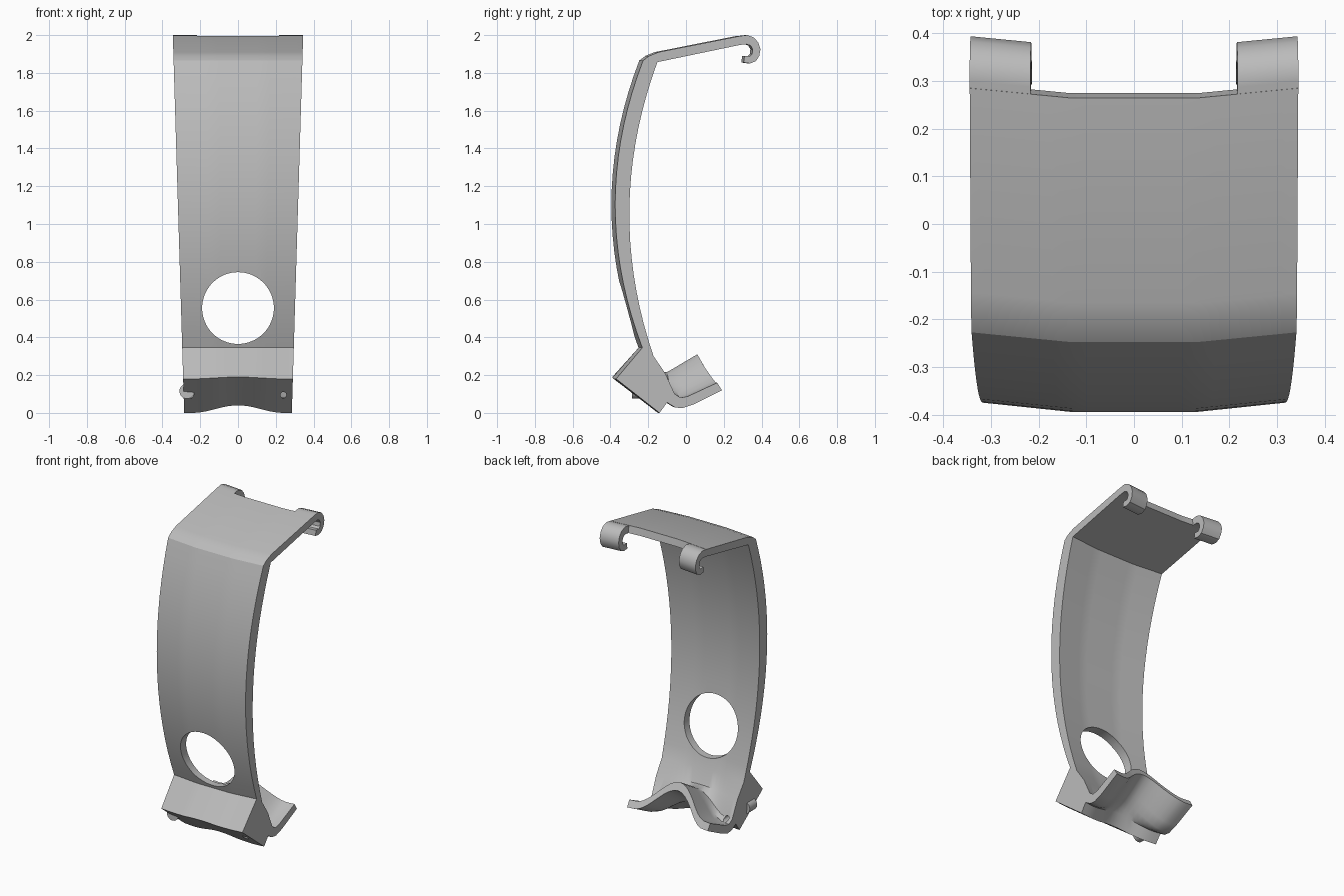
import bpy, bmesh, math
from mathutils import Vector

if "Cube" in bpy.data.objects:
    bpy.data.objects.remove(bpy.data.objects["Cube"])

grey = bpy.data.materials.new("satin_grey")
grey.use_nodes = True
grey.diffuse_color = (0.5, 0.5, 0.5, 1)
grey.node_tree.nodes["Principled BSDF"].inputs["Base Color"].default_value = (0.5, 0.5, 0.5, 1)


def loft(name, profile, stations):
    """Loft closed (y, z) profiles across the width; the sides sweep back and taper with height."""
    bm = bmesh.new()
    rings = []
    for u in stations:
        back = 0.02 * max(0, abs(u) - 0.4) / 0.6
        rings.append([bm.verts.new((u * (0.285 + 0.03 * z), y + back, z)) for y, z in profile(u)])
    n = len(rings[0])
    for a, b in zip(rings, rings[1:]):
        for i in range(n):
            j = (i + 1) % n
            bm.faces.new((a[i], a[j], b[j], b[i]))
    bm.faces.new(rings[0])
    bm.faces.new(rings[-1])
    bmesh.ops.recalc_face_normals(bm, faces=bm.faces)
    bmesh.ops.triangulate(bm, faces=[f for f in bm.faces if len(f.verts) > 4])
    return finish(name, bm)


def finish(name, bm):
    mesh = bpy.data.meshes.new(name)
    bm.to_mesh(mesh)
    bm.free()
    mesh.materials.append(grey)
    ob = bpy.data.objects.new(name, mesh)
    bpy.context.collection.objects.link(ob)
    return ob


def rod(name, start, end, radius, sides):
    """Cylinder between two points."""
    start, end = Vector(start), Vector(end)
    axis = end - start
    bm = bmesh.new()
    bmesh.ops.create_cone(bm, cap_ends=True, segments=sides, radius1=radius,
                          radius2=radius, depth=axis.length)
    bm.transform(axis.to_track_quat('Z', 'Y').to_matrix().to_4x4())
    bmesh.ops.translate(bm, verts=bm.verts, vec=(start + end) / 2)
    return finish(name, bm)


def drill(target, cutter):
    cutter.hide_render = True
    mod = target.modifiers.new("drill", 'BOOLEAN')
    mod.operation = 'DIFFERENCE'
    mod.solver = 'EXACT'
    mod.object = cutter
    bpy.context.view_layer.objects.active = target
    bpy.ops.object.modifier_apply(modifier=mod.name)
    bpy.data.objects.remove(cutter)


# Strap: bowed front and inner faces, then the folded top plate
STEPS = 18
outer, inner = [], []
for i in range(STEPS + 1):
    z = 0.345 + (1.865 - 0.345) * i / STEPS
    outer.append((-0.395 + 0.252 * (z - 1.1) ** 2, z))
    z = 0.3 + (1.857 - 0.3) * i / STEPS
    inner.append((-0.32 + 0.228 * (z - 1.05) ** 2, z))
plate = [(-0.215, 1.89), (-0.165, 1.91), (0.265, 1.995), (0.275, 1.95)]

# Clamp block and saddle lip: section at the sides and section on the centre line
side = [(-0.39, 0.18), (-0.16, 0), (-0.12, 0.055), (-0.08, 0.03), (-0.04, 0.025),
        (0.02, 0.045), (0.17, 0.12), (0.145, 0.16), (-0.01, 0.088), (-0.05, 0.08),
        (-0.08, 0.1), (-0.13, 0.21)]
centre = [(-0.39, 0.19), (-0.19, 0.04), (-0.14, 0.105), (-0.12, 0.13), (-0.08, 0.155),
          (-0.03, 0.185), (0.085, 0.265), (0.06, 0.31), (-0.03, 0.257), (-0.07, 0.233),
          (-0.1, 0.216), (-0.15, 0.215)]


def body_profile(u):
    t = 0.5 + 0.5 * math.cos(math.pi * min(1, abs(u) / 0.85))
    foot = [(a + (c - a) * t, b + (d - b) * t) for (a, b), (c, d) in zip(side, centre)]
    return foot + inner + plate[::-1] + outer[::-1]


body = loft("strap_body", body_profile, [i / 10 for i in range(-10, 11)])

# Side lug around one of the screw holes
lug = rod("side_lug", (-0.27, -0.285, 0.115), (-0.27, -0.21, 0.115), 0.04, 20)

# Large round opening and two screw holes
drill(body, rod("opening_cutter", (0, -0.7, 0.555), (0, 0.1, 0.555), 0.19, 64))
for x in (-0.25, 0.24):
    drill(body, rod("screw_cutter", (x, -0.5, 0.095), (x, -0.03, 0.095), 0.016, 16))

# Curled hooks at both back corners
hook = [(0.23, 1.986), (0.28, 1.997), (0.305, 2.0), (0.34, 1.987), (0.363, 1.96), (0.374, 1.925),
        (0.368, 1.89), (0.35, 1.862), (0.32, 1.85), (0.285, 1.855), (0.29, 1.89),
        (0.318, 1.888), (0.33, 1.9), (0.333, 1.925), (0.322, 1.945), (0.3, 1.952),
        (0.275, 1.949), (0.23, 1.942)]
hooks = [loft(name, lambda u: hook, stations) for name, stations in
         (("left_hook", (0.63, 0.75, 0.87, 1)), ("right_hook", (-1, -0.87, -0.75, -0.63)))]

# Smooth shading with crisp edges
bpy.ops.object.select_all(action='DESELECT')
for ob in [body, lug] + hooks:
    ob.select_set(True)
bpy.context.view_layer.objects.active = body
bpy.ops.object.shade_smooth_by_angle(angle=math.radians(32))
